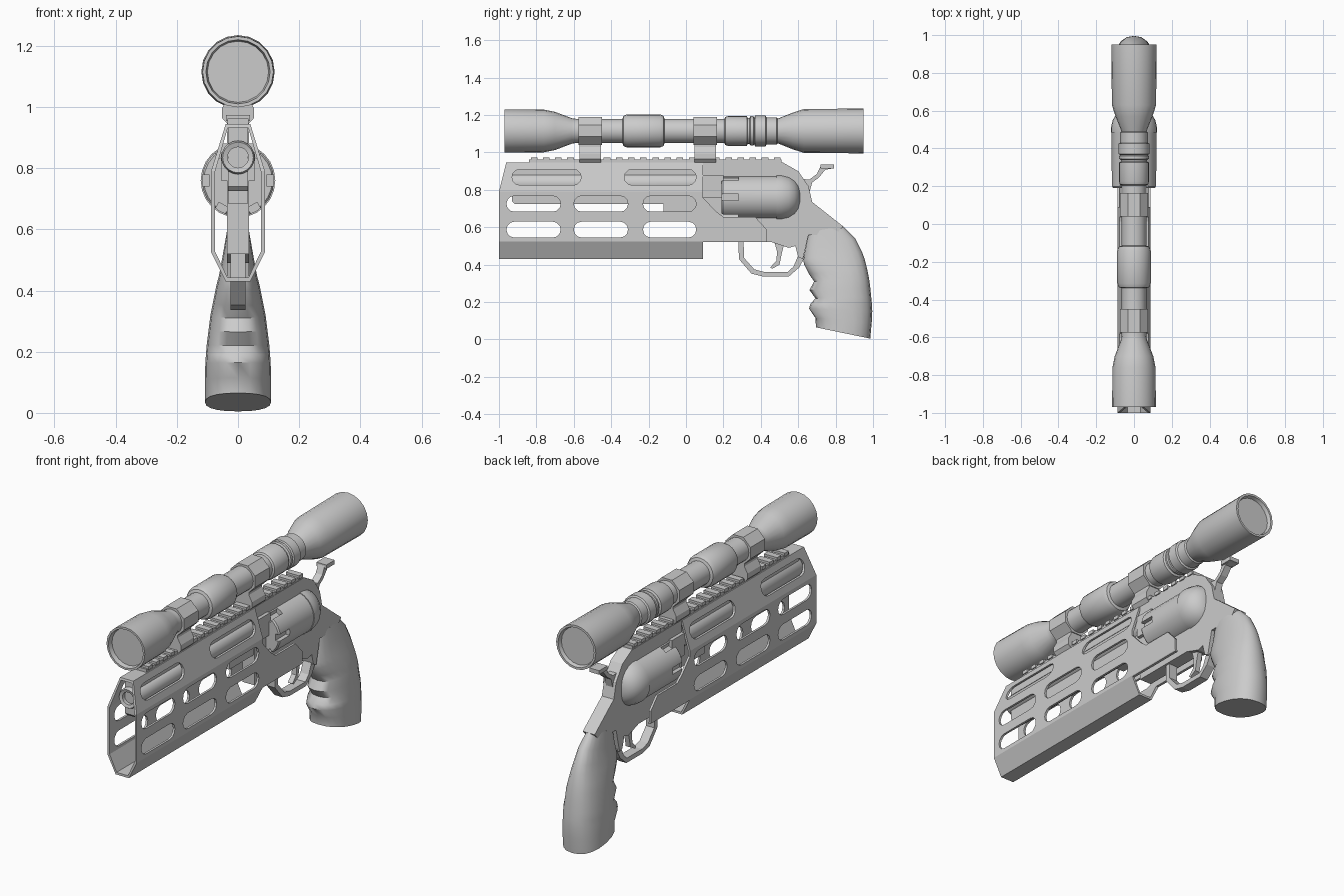
import bpy, bmesh
from math import sin, cos, pi, radians, copysign

if "Cube" in bpy.data.objects:
    bpy.data.objects.remove(bpy.data.objects["Cube"])


def loft(name, rings, smooth=0):
    """Closed skin through matching rings of 3D points, capped at both ends."""
    bm = bmesh.new()
    vs = [[bm.verts.new(p) for p in r] for r in rings]
    n = len(rings[0])
    for a, b in zip(vs, vs[1:]):
        for i in range(n):
            bm.faces.new((a[i], a[(i + 1) % n], b[(i + 1) % n], b[i]))
    bm.faces.new(vs[0])
    bm.faces.new(vs[-1])
    bmesh.ops.recalc_face_normals(bm, faces=bm.faces)
    me = bpy.data.meshes.new(name)
    bm.to_mesh(me)
    bm.free()
    ob = bpy.data.objects.new(name, me)
    bpy.context.collection.objects.link(ob)
    if smooth:
        select(ob)
        bpy.ops.object.shade_smooth_by_angle(angle=radians(smooth))
    return ob


def select(*obs):
    bpy.ops.object.select_all(action='DESELECT')
    for o in obs:
        o.select_set(True)
    bpy.context.view_layer.objects.active = obs[0]


def plate(name, pts, w):
    """Side profile (y, z) extruded to half-width w."""
    return loft(name, [[(x, y, z) for y, z in pts] for x in (-w, w)])


def box(name, y0, y1, z0, z1, w):
    return plate(name, [(y0, z0), (y1, z0), (y1, z1), (y0, z1)], w)


def lathe(name, prof, zc, n=20, smooth=35, phase=0.0):
    """Profile (y, radius) turned about the y axis at height zc."""
    return loft(name, [[(r * cos(phase + 2 * pi * i / n), y, zc + r * sin(phase + 2 * pi * i / n))
                        for i in range(n)] for y, r in prof], smooth)


def tube(name, section, y0, y1):
    """Cross-section (x, z) run along y."""
    return loft(name, [[(x, y, z) for x, z in section] for y in (y0, y1)])


def join(name, obs):
    select(*obs)
    bpy.ops.object.join()
    obs[0].name = name
    return obs[0]


def cut(ob, cutter):
    cutter.hide_render = True
    m = ob.modifiers.new("cut", 'BOOLEAN')
    m.object, m.operation, m.solver = cutter, 'DIFFERENCE', 'EXACT'
    select(ob)
    bpy.ops.object.modifier_apply(modifier=m.name)
    bpy.data.objects.remove(cutter)


def slot(y0, y1, z0, z1):
    r, zc = (z1 - z0) / 2, (z0 + z1) / 2
    arc = [radians(-90 + 30 * i) for i in range(7)]
    pts = [(y1 - r + r * cos(a), zc + r * sin(a)) for a in arc]
    pts += [(y0 + r - r * cos(a), zc - r * sin(a)) for a in arc]
    return plate("slot_cutter", pts, 0.3)


def mirrored(half):
    return half + [(-x, z) for x, z in reversed(half)]


# Hollow slotted handguard
guard = tube("handguard", mirrored([(.04, .43), (.088, .525), (.088, .79), (.04, .945)]), -1, .43)
cut(guard, tube("bore_cutter", mirrored([(.034, .442), (.076, .53), (.076, .785), (.033, .933)]), -1.1, .6))
slots = [slot(-.93, -.56, .825, .91), slot(-.33, .055, .825, .91)]
for y0, y1 in ((-.96, -.67), (-.60, -.31), (-.23, .055)):
    slots += [slot(y0, y1, z, z + .085) for z in (.545, .683)]
cut(guard, join("slot_cutters", slots))
cut(guard, join("end_cutters", [
    plate("c", [(-1.1, .79), (-1, .79), (-.96, .95), (-.96, 1), (-1.1, 1)], .3),
    box("c", .09, .6, .3, .52, .3),
    plate("c", [(.09, 1), (.09, .76), (.16, .685), (.2, .655), (.37, .655), (.43, .59), (.6, .59), (.6, 1)], .3)]))

# Barrel with hollow muzzle, rib and underlug
lathe("barrel", [(-.85, .034), (-.95, .034), (-.955, .05), (-.945, .055), (.19, .055)], .835)
plate("barrel_lug", [(-.93, .74), (-.915, .725), (-.12, .725), (-.12, .685), (.12, .685), (.12, .94), (-.93, .94)], .032)

# Revolver frame
plate("frame", [(.09, .945), (.52, .945), (.60, .90), (.655, .82), (.675, .735), (.84, .605), (.80, .56),
                (.655, .56), (.625, .43), (.60, .44), (.585, .50), (.55, .49), (.46, .52), (.09, .52)], .036)
box("crane", .09, .2, .76, .88, .055)

# Fluted cylinder with rounded recoil shield
cyl = lathe("cylinder", [(.19, .112), (.198, .118), (.49, .118)], .76, 24)
flutes = []
for k in range(6):
    f = box("flute", .15, .28, -.018, .018, .03)
    a = 2 * pi * k / 6
    for v in f.data.vertices:
        x, z = v.co.x + .123, v.co.z
        v.co.x, v.co.z = x * cos(a) - z * sin(a), .76 + x * sin(a) + z * cos(a)
    flutes.append(f)
cut(cyl, join("flute_cutters", flutes))
select(cyl)
bpy.ops.object.shade_smooth_by_angle(angle=radians(35))
lathe("recoil_shield", [(.485, .122), (.51, .122), (.55, .113), (.58, .095), (.60, .07), (.61, .04)], .76, 24, 50)

# Trigger guard strap, trigger and hammer
plate("trigger_guard", [(.28, .53), (.283, .43), (.35, .352), (.41, .337), (.55, .337), (.605, .385), (.635, .44),
                        (.60, .45), (.575, .39), (.545, .362), (.415, .362), (.365, .375), (.31, .437), (.308, .53)], .025)
plate("trigger", [(.47, .53), (.487, .47), (.483, .42), (.45, .385), (.46, .378), (.50, .40), (.512, .46), (.53, .53)], .014)
plate("hammer", [(.60, .86), (.66, .855), (.70, .885), (.72, .927), (.79, .935), (.79, .915), (.745, .908),
                 (.71, .865), (.675, .84), (.655, .77), (.60, .77)], .02)
box("hammer_spur", .72, .792, .913, .935, .03)

# Grip: oval sections (front y, z, back y, z, half-width) with finger grooves
secs = [(.695, .065, .985, .005, .108), (.692, .115, .993, .09, .108), (.658, .165, .996, .15, .107),
        (.665, .19, .994, .19, .105), (.692, .22, .99, .23, .102), (.66, .265, .985, .28, .096),
        (.685, .31, .978, .33, .09), (.658, .35, .968, .38, .081), (.632, .40, .955, .43, .071),
        (.626, .43, .94, .47, .062), (.64, .49, .905, .54, .05), (.655, .575, .84, .605, .037)]
rings = []
for fy, fz, by, bz, w in secs:
    ring = []
    for i in range(20):
        c, s = cos(2 * pi * i / 20), sin(2 * pi * i / 20)
        t = .5 + .5 * copysign(abs(c) ** .85, c)
        ring.append((w * copysign(abs(s) ** .85, s), fy + (by - fy) * t, fz + (bz - fz) * t))
    rings.append(ring)
loft("grip", rings, 45)

# Top rail with cross teeth
box("rail_base", -.84, .51, .94, .962, .034)
join("rail_teeth", [box("tooth", -.83 + .065 * i, -.795 + .065 * i, .955, .974, .04) for i in range(21)])

# Telescopic sight with recessed lenses
lathe("scope", [(-.945, .10), (-.97, .105), (-.97, .116), (-.76, .114), (-.70, .102), (-.61, .068), (-.59, .065),
                (-.34, .065), (-.335, .08), (-.315, .089), (-.14, .089), (-.12, .08), (-.115, .065),
                (.205, .065), (.21, .075), (.225, .08), (.325, .08), (.33, .07), (.34, .07), (.345, .079),
                (.36, .079), (.365, .072), (.37, .082), (.425, .082), (.43, .073), (.485, .073), (.49, .066),
                (.57, .098), (.63, .117), (.95, .12), (.95, .108), (.93, .102)], 1.115, 20, 30)

# Scope mounts: faceted ring on a clamp block
for tag, y in (("front", -.575), ("rear", .04)):
    lathe(tag + "_mount_ring", [(y, .081), (y + .125, .081)], 1.115, 8, 0, pi / 8)
    tube(tag + "_mount_base", mirrored([(.035, .945), (.053, .965), (.053, .995), (.034, 1.03), (.034, 1.08)]), y + .005, y + .12)
